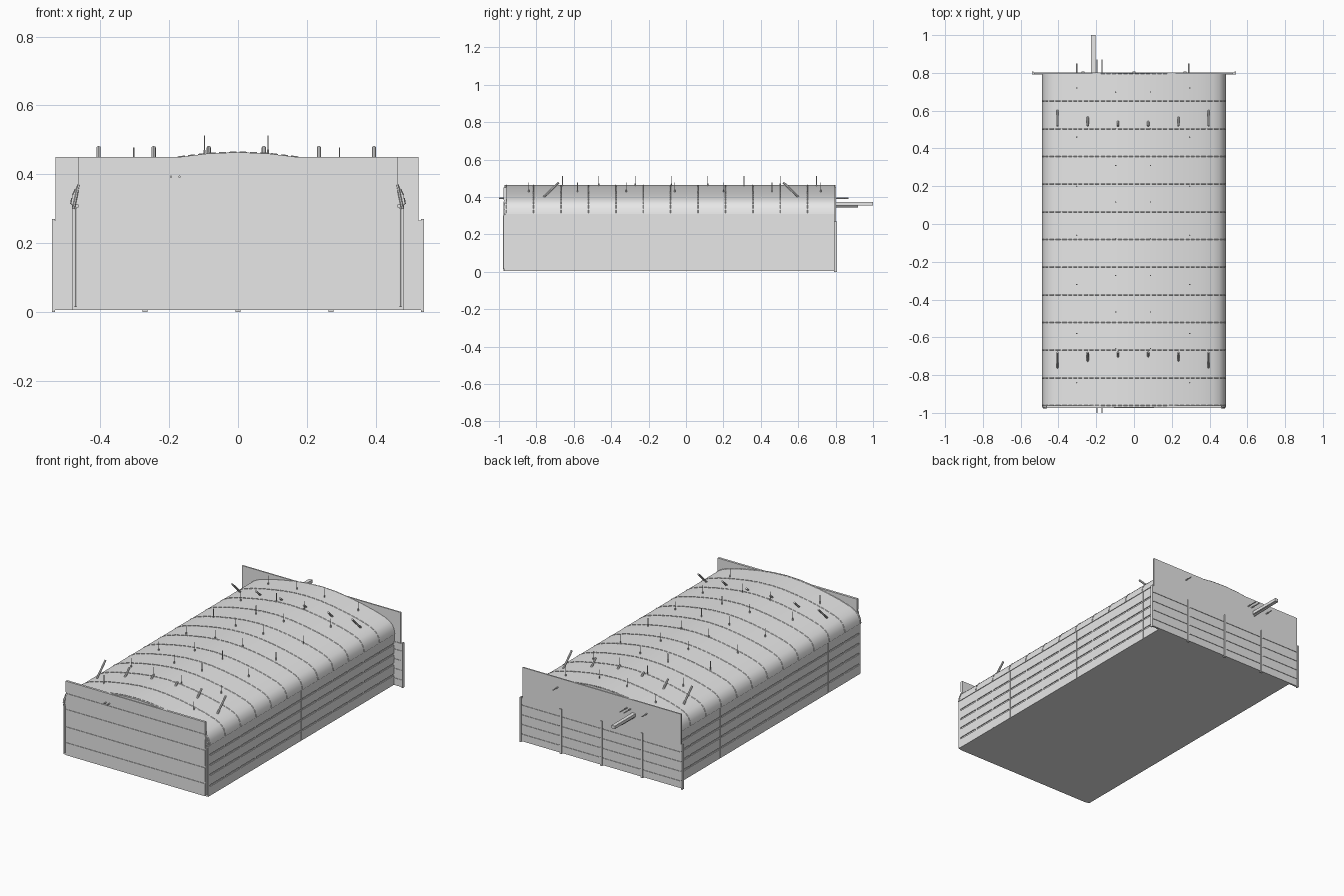
import bpy, bmesh, math
from mathutils import Vector, Matrix

if "Cube" in bpy.data.objects:
    bpy.data.objects.remove(bpy.data.objects["Cube"])

grey = bpy.data.materials.new("plain grey")
grey.diffuse_color = (0.8, 0.8, 0.8, 1)
grey.use_nodes = True
grey.node_tree.nodes["Principled BSDF"].inputs["Base Color"].default_value = grey.diffuse_color


def finish(name, bm, smooth=False):
    me = bpy.data.meshes.new(name)
    bmesh.ops.recalc_face_normals(bm, faces=bm.faces)
    bm.to_mesh(me)
    bm.free()
    me.materials.append(grey)
    ob = bpy.data.objects.new(name, me)
    bpy.context.collection.objects.link(ob)
    if smooth:
        bpy.context.view_layer.objects.active = ob
        ob.select_set(True)
        bpy.ops.object.shade_smooth_by_angle(angle=math.radians(35))
        ob.select_set(False)
    return ob


def add_box(bm, x0, x1, y0, y1, z0, z1):
    m = Matrix.Translation(((x0 + x1) / 2, (y0 + y1) / 2, (z0 + z1) / 2))
    s = Matrix.Diagonal((x1 - x0, y1 - y0, z1 - z0, 1))
    bmesh.ops.create_cube(bm, size=1, matrix=m @ s)


def add_rod(bm, a, b, r, sides=6):
    a, b = Vector(a), Vector(b)
    m = Matrix.Translation((a + b) / 2) @ (b - a).to_track_quat('Z', 'Y').to_matrix().to_4x4()
    bmesh.ops.create_cone(bm, cap_ends=True, segments=sides, radius1=r, radius2=r,
                          depth=(b - a).length, matrix=m)


FRONT, BACK = -0.965, 0.795
BOWS = [FRONT + 0.004 + i * 0.1465 for i in range(13)]

# Cross-section of the arched cover, from eave to ridge
HALF = [(0.486, 0.31), (0.482, 0.335), (0.471, 0.36), (0.452, 0.378), (0.42, 0.394),
        (0.35, 0.415), (0.27, 0.433), (0.18, 0.449), (0.09, 0.460), (0.0, 0.464)]
ARCH = HALF + [(-x, z) for x, z in HALF[-2::-1]]


def roof_height(x):
    x = abs(x)
    for (xa, za), (xb, zb) in zip(HALF, HALF[1:]):
        if xb <= x <= xa:
            return za + (zb - za) * (xa - x) / (xa - xb)
    return 0.31


# Box core
bm = bmesh.new()
add_box(bm, -0.477, 0.477, FRONT + 0.003, BACK, 0.005, 0.312)
finish("body_core", bm)

# Cover, extruded along the body
bm = bmesh.new()
face = bm.faces.new([bm.verts.new((x, FRONT - 0.006, z)) for x, z in ARCH])
out = bmesh.ops.extrude_face_region(bm, geom=[face])
bmesh.ops.translate(bm, vec=(0, BACK - FRONT + 0.01, 0),
                    verts=[v for v in out['geom'] if isinstance(v, bmesh.types.BMVert)])
if not face.is_valid or len(bm.faces) < len(ARCH) + 2:
    bm.faces.new([v for v in bm.verts if v.co.y < FRONT])
finish("arched_cover", bm, True)

# Stitched seams over each bow, as short raised dashes
bm = bmesh.new()
for y in BOWS:
    for (xa, za), (xb, zb) in zip(ARCH, ARCH[1:]):
        a, b = Vector((xa, y, za)), Vector((xb, y, zb))
        n = max(1, round((b - a).length / 0.03))
        for k in range(n):
            add_rod(bm, a.lerp(b, (k + 0.15) / n), a.lerp(b, (k + 0.85) / n), 0.0025, 4)
finish("cover_seams", bm)

# Side planks with narrow gaps, and flush posts at each bow
SIDE_GAPS = [0.065, 0.13, 0.19, 0.25]
bm = bmesh.new()
for s in (-1, 1):
    xs = sorted((s * 0.474, s * 0.482))
    edges = [0.005] + [z + d for z in SIDE_GAPS for d in (-0.005, 0.005)] + [0.312]
    for z0, z1 in zip(edges[::2], edges[1::2]):
        add_box(bm, *xs, FRONT, BACK, z0, z1)
finish("side_planks", bm)
bm = bmesh.new()
for s in (-1, 1):
    xs = sorted((s * 0.474, s * 0.4825))
    for y in BOWS:
        add_box(bm, *xs, max(FRONT, y - 0.006), min(BACK, y + 0.006), 0.006, 0.311)
finish("side_posts", bm)

# Front planks; the upper ones form a board against the cover
bm = bmesh.new()
edges = [0.005, 0.080, 0.090, 0.175, 0.185, 0.280, 0.290, 0.376, 0.384, 0.45]
for z0, z1 in zip(edges[::2], edges[1::2]):
    add_box(bm, -0.463, 0.463, FRONT - 0.010, FRONT + 0.004, z0, z1)
add_box(bm, -0.463, 0.463, FRONT - 0.007, FRONT + 0.004, 0.006, 0.449)
finish("front_planks", bm)

# Front corner posts with leaning tops
bm = bmesh.new()
for s in (-1, 1):
    xs = sorted((s * 0.463, s * 0.482))
    add_box(bm, *xs, FRONT - 0.006, FRONT + 0.004, 0.005, 0.305)
    add_rod(bm, (s * 0.472, FRONT - 0.008, 0.015), (s * 0.472, FRONT - 0.008, 0.30), 0.005)
    add_rod(bm, (s * 0.478, FRONT - 0.008, 0.30), (s * 0.463, FRONT - 0.008, 0.37), 0.004)
finish("front_corner_posts", bm)

# Back wall: planks over a backing panel, posts, and the plain upper board
bm = bmesh.new()
add_box(bm, -0.535, 0.535, BACK, 0.800, 0.006, 0.265)
edges = [0.005, 0.047, 0.053, 0.105, 0.111, 0.163, 0.169, 0.221, 0.227, 0.266]
for z0, z1 in zip(edges[::2], edges[1::2]):
    add_box(bm, -0.537, 0.537, BACK - 0.003, 0.803, z0, z1)
finish("back_planks", bm)
bm = bmesh.new()
for x in (-0.536, -0.27, 0, 0.27, 0.536):
    w = 0.004 if abs(x) > 0.5 else 0.007
    add_box(bm, x - w, x + w, BACK - 0.004, 0.808, 0, 0.27)
finish("back_posts", bm)
bm = bmesh.new()
add_box(bm, -0.53, 0.525, BACK, 0.803, 0.266, 0.45)
finish("back_upper_board", bm)

# Leaning sticks through the cover, two rows
bm = bmesh.new()
for x in (-0.405, -0.245, -0.085, 0.075, 0.235, 0.395):
    add_rod(bm, (x, -0.76, 0.40), (x, -0.68, 0.478), 0.006, 8)
    add_rod(bm, (x, 0.60, 0.40), (x, 0.52, 0.478), 0.006, 8)
finish("leaning_sticks", bm)

# Thin upright pins on the cover: inner and outer rows
bm = bmesh.new()
pins = [(x, -0.66 + 0.194 * i, 0.512) for i in range(8) for x in (-0.097, 0.087)]
pins += [(x, -0.84 + 0.26 * i, 0.478) for i in range(7) for x in (-0.303, 0.295)]
for x, y, top in pins:
    base = roof_height(x)
    add_rod(bm, (x, y, base - 0.01), (x, y, top), 0.0018, 5)
    add_rod(bm, (x, y, base - 0.01), (x, y, base + 0.012), 0.0035, 6)
finish("roof_pins", bm)

# Beam and thin rods sticking out of the back and front
bm = bmesh.new()
add_box(bm, -0.227, -0.205, 0.78, 1.0, 0.355, 0.373)
add_rod(bm, (-0.216, 0.80, 0.349), (-0.216, 0.92, 0.349), 0.005)
finish("back_beam", bm)
bm = bmesh.new()
for x, end in ((-0.195, 0.87), (-0.17, 0.87), (-0.303, 0.85), (0.29, 0.85)):
    add_rod(bm, (x, 0.78, 0.393), (x, end, 0.393), 0.0035)
for x in (-0.195, -0.17):
    add_rod(bm, (x, -0.95, 0.393), (x, -1.0, 0.393), 0.0035)
finish("end_rods", bm)
